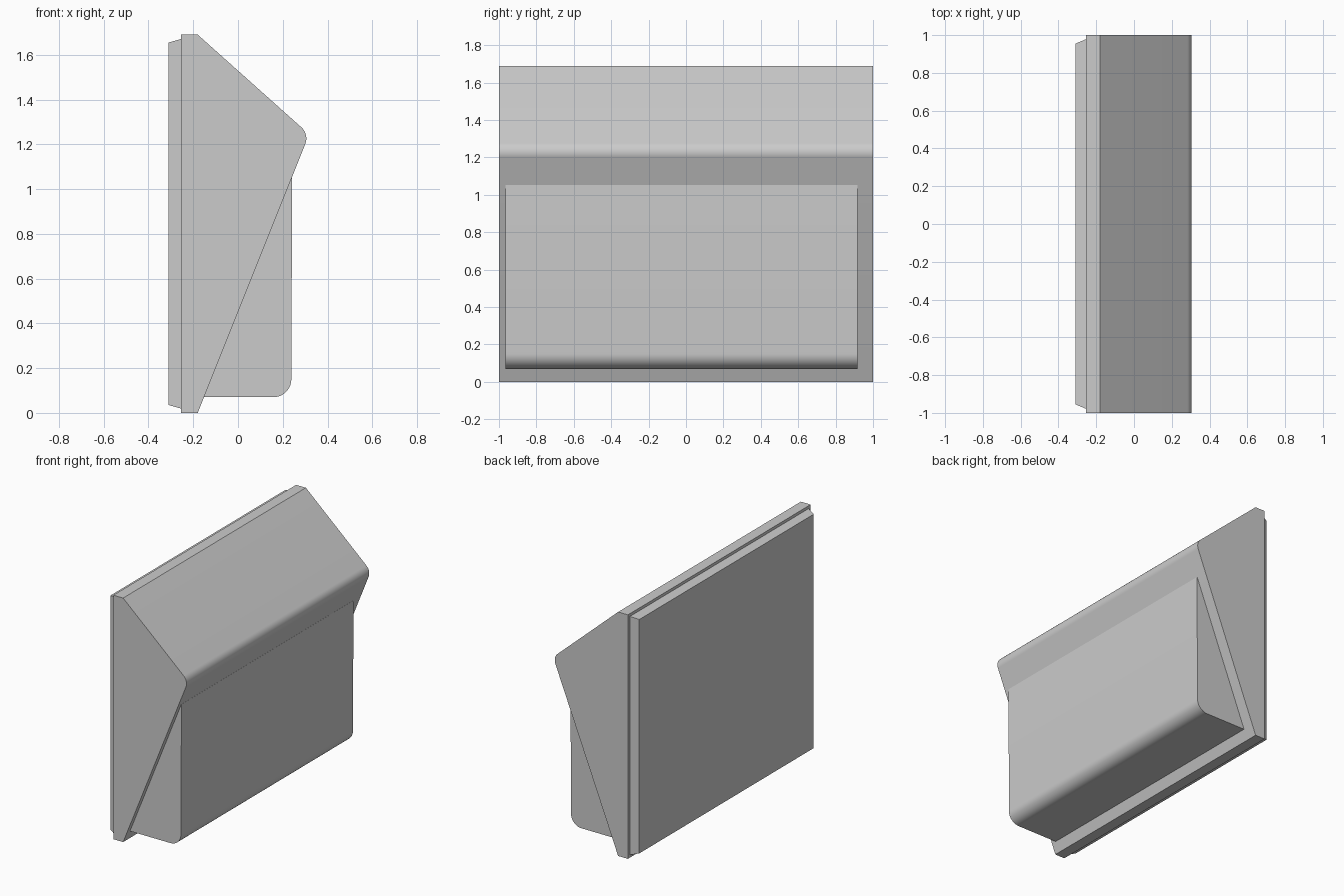
import bpy, bmesh, math
from mathutils import Vector

if "Cube" in bpy.data.objects:
    bpy.data.objects.remove(bpy.data.objects["Cube"])


def fillet(prev, corner, nxt, length, steps=10):
    """Rounded corner points, tangent to both edges at the given length."""
    p, c, n = Vector(prev), Vector(corner), Vector(nxt)
    a, b = c + (p - c).normalized() * length, c + (n - c).normalized() * length
    u, v = (p - c).normalized(), (n - c).normalized()
    half = u.angle(v) / 2
    centre = c + (u + v).normalized() * (length / math.cos(half))
    r = (a - centre).length
    pts = []
    for i in range(steps + 1):
        t = i / steps
        sweep = math.pi - 2 * half
        d = (a - centre) * math.sin((1 - t) * sweep) + (b - centre) * math.sin(t * sweep)
        pts.append(tuple(centre + d.normalized() * r))
    return pts


def loft(name, loop_a, loop_b, smooth=False):
    """Closed solid between two matching loops of 3D points."""
    bm = bmesh.new()
    a = [bm.verts.new(p) for p in loop_a]
    b = [bm.verts.new(p) for p in loop_b]
    bm.faces.new(a)
    bm.faces.new(b)
    for i in range(len(a)):
        j = (i + 1) % len(a)
        bm.faces.new((a[i], a[j], b[j], b[i]))
    bmesh.ops.recalc_face_normals(bm, faces=bm.faces)
    mesh = bpy.data.meshes.new(name)
    bm.to_mesh(mesh)
    bm.free()
    ob = bpy.data.objects.new(name, mesh)
    bpy.context.collection.objects.link(ob)
    if smooth:
        bpy.ops.object.select_all(action='DESELECT')
        ob.select_set(True)
        bpy.context.view_layer.objects.active = ob
        bpy.ops.object.shade_smooth_by_angle(angle=math.radians(30))
    return ob


def extrude(name, profile, y0, y1):
    """Extrude an (x, z) profile along y."""
    return loft(name, [(x, y0, z) for x, z in profile],
                [(x, y1, z) for x, z in profile], smooth=True)


def rect(x, y, z0, z1):
    return [(x, -y, z0), (x, y, z0), (x, y, z1), (x, -y, z1)]


# Main housing with sloped top and rounded nose
foot, nose, top = (-0.18, 0.0), (0.318, 1.245), (-0.18, 1.69)
extrude("housing", [(-0.255, 0.0), foot] + fillet(foot, nose, top, 0.047)
        + [top, (-0.255, 1.69)], -1.0, 1.0)

# Wedge-shaped front box, sunk slightly into the sloped underside
low, edge, high = (-0.17, 0.07), (0.238, 0.07), (0.242, 1.053)
extrude("front_box", [low] + fillet(low, edge, high, 0.08)
        + [high, (0.20, 1.053)], -0.965, 0.918)

# Back panel with tapered rim
loft("back_panel", rect(-0.31, 0.955, 0.035, 1.655), rect(-0.25, 0.98, 0.018, 1.672))
